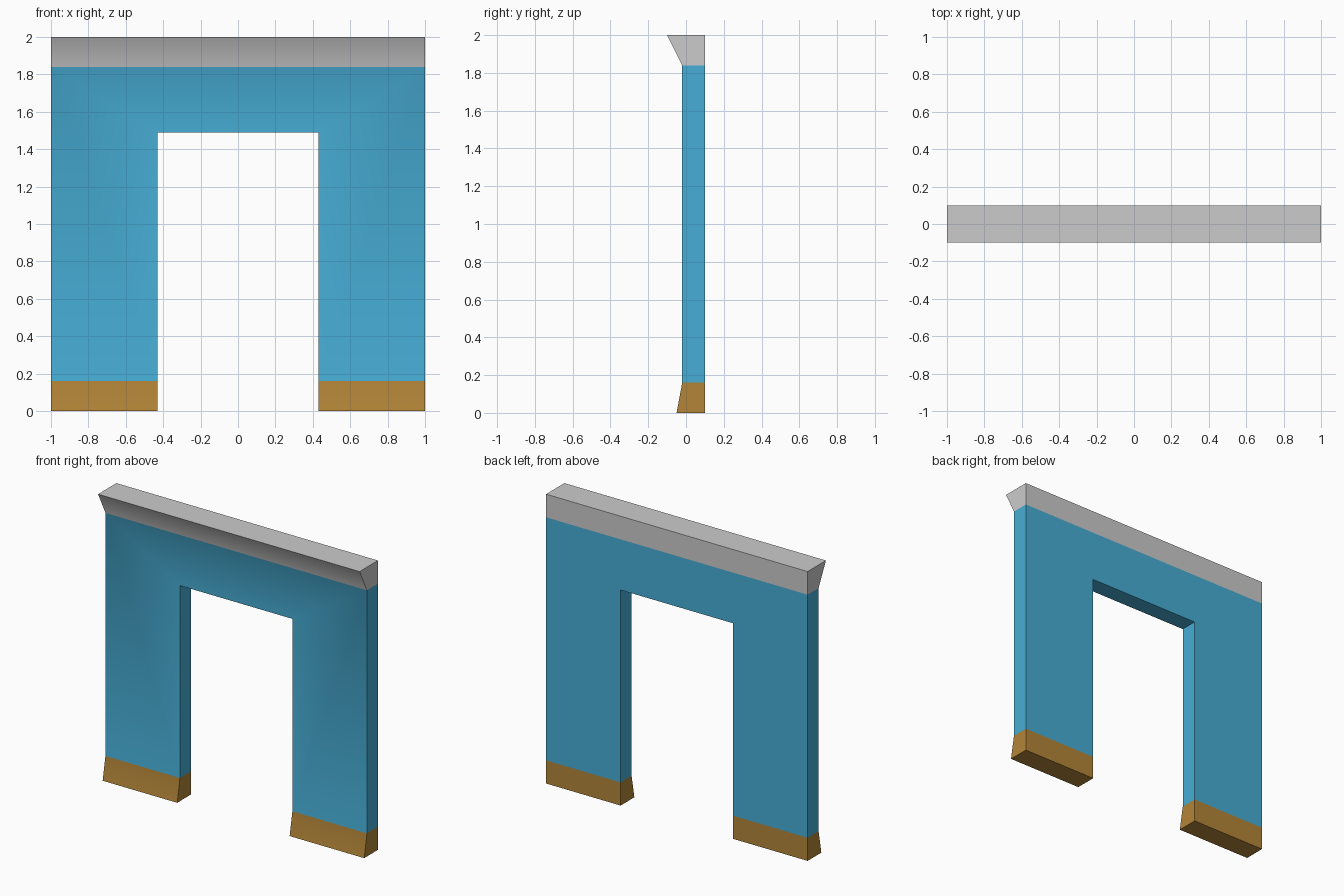
import bpy
import bmesh

if "Cube" in bpy.data.objects:
    bpy.data.objects.remove(bpy.data.objects["Cube"])

W, DOOR, BACK = 1.0, 0.43, 0.10           # half width, half opening, back plane
BASE, LINTEL, CORNICE, TOP = 0.16, 1.49, 1.84, 2.0


def front_y(z):
    # Depth profile: flared base, flat wall, overhanging cornice
    return {0.0: -0.05, TOP: -0.10}.get(z, -0.02)


# Front outlines of each band as (material index, x/z points)
bands = [
    (0, [(-W, CORNICE), (W, CORNICE), (W, TOP), (-W, TOP)]),
    (1, [(-W, BASE), (-DOOR, BASE), (-DOOR, LINTEL), (DOOR, LINTEL),
         (DOOR, BASE), (W, BASE), (W, CORNICE), (-W, CORNICE)]),
    (2, [(-W, 0.0), (-DOOR, 0.0), (-DOOR, BASE), (-W, BASE)]),
    (2, [(DOOR, 0.0), (W, 0.0), (W, BASE), (DOOR, BASE)]),
]

bm = bmesh.new()
cache = {}


def vert(x, z, back):
    key = (x, z, back)
    if key not in cache:
        cache[key] = bm.verts.new((x, BACK if back else front_y(z), z))
    return cache[key]


def face(verts, mat):
    f = bm.faces.new(verts)
    f.material_index = mat


# Outline edges used by two bands are internal and get no side face
edges = [frozenset((p[i], p[i - 1])) for _, p in bands for i in range(len(p))]
for mat, pts in bands:
    face([vert(x, z, False) for x, z in pts], mat)
    face([vert(x, z, True) for x, z in reversed(pts)], mat)
    for a, b in zip(pts, pts[1:] + pts[:1]):
        if edges.count(frozenset((a, b))) == 1:
            face([vert(*b, False), vert(*a, False),
                  vert(*a, True), vert(*b, True)], mat)

bmesh.ops.recalc_face_normals(bm, faces=bm.faces[:])
mesh = bpy.data.meshes.new("doorway_wall")
bm.to_mesh(mesh)
bm.free()

# Grey cornice, blue wall, brown baseboard
for name, color in (("cornice_grey", (0.8, 0.8, 0.8, 1)),
                    ("wall_blue", (0.063, 0.42, 0.67, 1)),
                    ("baseboard_brown", (0.45, 0.235, 0.04, 1))):
    m = bpy.data.materials.new(name)
    m.diffuse_color = color
    m.use_nodes = True
    m.node_tree.nodes["Principled BSDF"].inputs["Base Color"].default_value = m.diffuse_color
    mesh.materials.append(m)

wall = bpy.data.objects.new("doorway_wall", mesh)
bpy.context.collection.objects.link(wall)
bpy.context.view_layer.objects.active = wall
wall.select_set(True)
bpy.ops.object.shade_smooth_by_angle()
